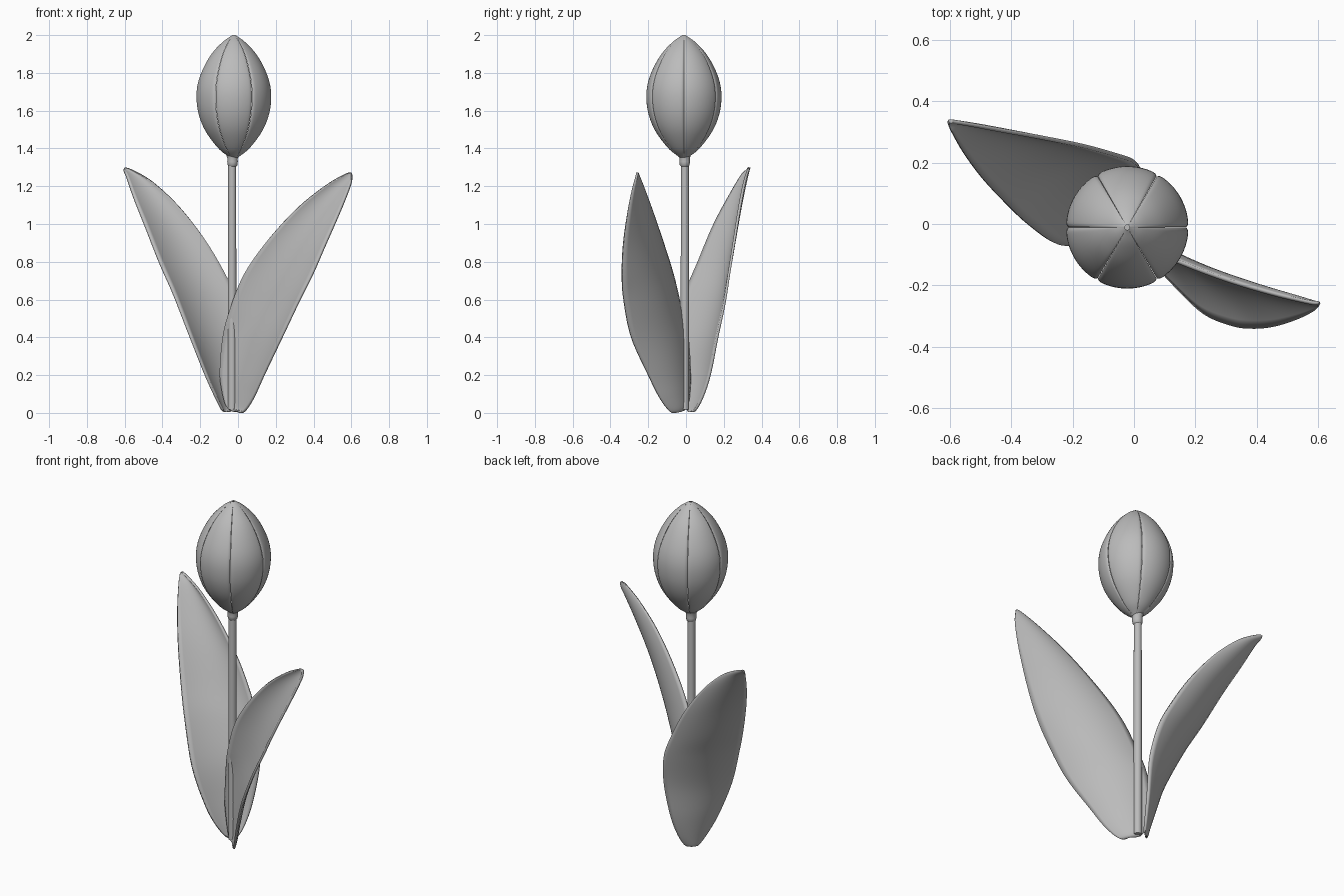
import bpy, bmesh, math
from mathutils import Vector

if "Cube" in bpy.data.objects:
    bpy.data.objects.remove(bpy.data.objects["Cube"])

grey = bpy.data.materials.new("soft_grey")
grey.diffuse_color = (0.5, 0.5, 0.5, 1)
grey.use_nodes = True
grey.node_tree.nodes["Principled BSDF"].inputs["Base Color"].default_value = grey.diffuse_color


def spline(pts, t):
    """Catmull-Rom point at t (0..1) through pts."""
    n = len(pts) - 1
    i = min(int(t * n), n - 1)
    u = t * n - i
    p1, p2 = Vector(pts[i]), Vector(pts[i + 1])
    p0 = Vector(pts[i - 1]) if i else p1 * 2 - p2
    p3 = Vector(pts[i + 2]) if i + 2 <= n else p2 * 2 - p1
    return (p1 * 2 + (p2 - p0) * u + (p0 * 2 - p1 * 5 + p2 * 4 - p3) * u**2
            + (p1 * 3 - p0 - p2 * 3 + p3) * u**3) * 0.5


def grid_object(name, rows, thickness=0.0, offset=0.0, closed=False):
    """Skin a grid of points, optionally thickened."""
    bm = bmesh.new()
    grid = [[bm.verts.new(p) for p in r] for r in rows]
    n = len(grid[0])
    for a, b in zip(grid, grid[1:]):
        for j in range(n if closed else n - 1):
            k = (j + 1) % n
            bm.faces.new((a[j], a[k], b[k], b[j]))
    if closed:
        bm.faces.new(grid[0])
        bm.faces.new(grid[-1])
    bmesh.ops.remove_doubles(bm, verts=bm.verts, dist=0.0003)
    bmesh.ops.recalc_face_normals(bm, faces=bm.faces)
    me = bpy.data.meshes.new(name)
    bm.to_mesh(me)
    bm.free()
    me.shade_smooth()
    me.set_sharp_from_angle(angle=math.radians(45))
    me.materials.append(grey)
    ob = bpy.data.objects.new(name, me)
    bpy.context.collection.objects.link(ob)
    if thickness:
        mod = ob.modifiers.new("thickness", 'SOLIDIFY')
        mod.thickness, mod.offset = thickness, offset
    return ob


def lathe(name, cx, cy, profile, sides=32):
    rows = [[(cx + r * math.cos(2 * math.pi * j / sides),
              cy + r * math.sin(2 * math.pi * j / sides), z)
             for j in range(sides)] for r, z in profile]
    return grid_object(name, rows, closed=True)


def leaf(name, edge_a, edge_b, outward, cup=0.25, n=60, m=16):
    """Cupped blade between two edge curves."""
    rows = []
    for i in range(n + 1):
        a, b = spline(edge_a, i / n), spline(edge_b, i / n)
        c = a - b
        push = Vector((-c.y, c.x, 0)) * outward * cup
        rows.append([a.lerp(b, j / m) + push * 2 * (j / m) * (1 - j / m)
                     for j in range(m + 1)])
    return grid_object(name, rows, 0.013)


# Stem and collar
lathe("stem", -0.031, -0.006, [(0.022, 0.018), (0.022, 0.7), (0.021, 1.34)])
lathe("collar", -0.029, -0.007, [(0.020, 1.305), (0.026, 1.312), (0.028, 1.33),
                                 (0.027, 1.345), (0.032, 1.362)])

# Closed bud of six petals, edges tucked in to form the seams
profile = [(0.022, 0, 1.352), (0.082, 0, 1.40), (0.150, 0, 1.49), (0.187, 0, 1.58),
           (0.199, 0, 1.67), (0.190, 0, 1.75), (0.160, 0, 1.83), (0.115, 0, 1.905),
           (0.058, 0, 1.965), (0.008, 0, 2.0)]
CX, CY = -0.022, -0.011
for k in range(6):
    rows = []
    for i in range(41):
        p = spline(profile, i / 40)
        row = []
        for j in range(33):
            s = j / 16 - 1
            a = math.radians(60 * k + 30 + 29.8 * s)
            r = p.x * (1 - 0.035 * abs(s) ** 18)
            row.append((CX + r * math.cos(a), CY + r * math.sin(a), p.z))
        rows.append(row)
    grid_object(f"petal_{k + 1}", rows)

# Left leaf, leaning back
leaf("left_leaf",
     [(-.05, .03, .012), (-.03, .05, .018), (-.01, .085, .08), (.01, .125, .2),
      (.025, .165, .4), (0, .203, .58), (-.06, .225, .72), (-.17, .255, .91),
      (-.31, .283, 1.09), (-.45, .308, 1.22), (-.56, .328, 1.285), (-.602, .335, 1.298)],
     [(-.07, .015, .012), (-.085, 0, .02), (-.12, -.035, .09), (-.17, -.06, .2),
      (-.25, -.065, .4), (-.34, -.005, .63), (-.415, .065, .8), (-.49, .145, .99),
      (-.55, .225, 1.14), (-.588, .29, 1.25), (-.603, .322, 1.284), (-.602, .335, 1.298)],
     1)

# Right leaf, leaning forward and passing behind the foot of the stem
leaf("right_leaf",
     [(-.03, -.025, .012), (-.062, .005, .035), (-.085, .018, .12), (-.095, .02, .22),
      (-.08, .008, .4), (-.045, -.025, .54), (.03, -.07, .73), (.15, -.125, .905),
      (.31, -.185, 1.08), (.46, -.23, 1.2), (.565, -.254, 1.262), (.6, -.258, 1.272)],
     [(.005, -.06, .005), (.035, -.09, .012), (.08, -.14, .08), (.135, -.2, .2),
      (.23, -.29, .4), (.325, -.33, .6), (.395, -.338, .74), (.465, -.33, .9),
      (.54, -.305, 1.07), (.588, -.28, 1.19), (.602, -.265, 1.24), (.6, -.258, 1.272)],
     -1)
